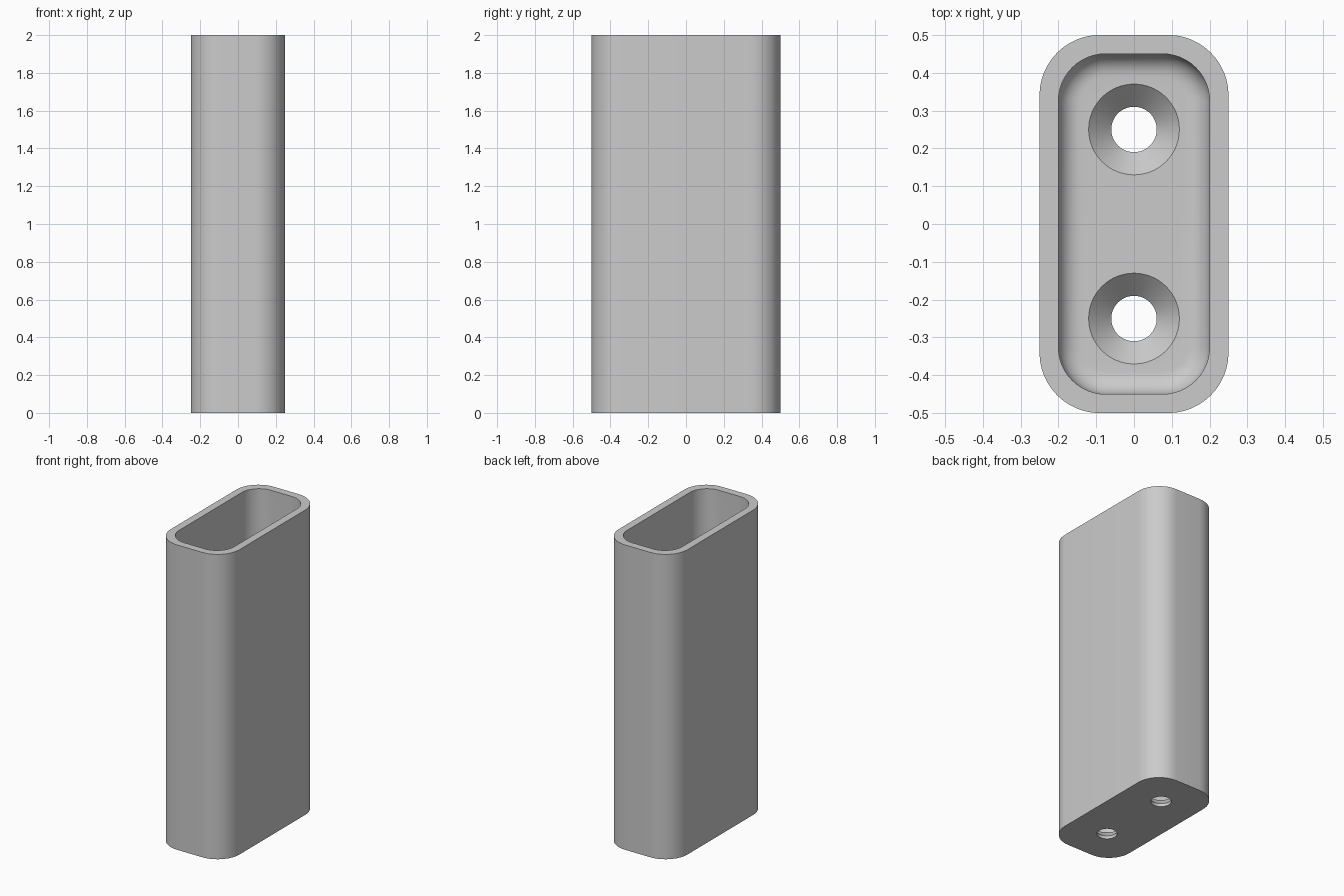
import bpy, bmesh, math

old = bpy.data.objects.get("Cube")
if old:
    bpy.data.objects.remove(old)

grey = bpy.data.materials.new("plain grey")
grey.use_nodes = True
colour = (0.6, 0.6, 0.6, 1)
grey.diffuse_color = colour
grey.node_tree.nodes["Principled BSDF"].inputs["Base Color"].default_value = colour

HEIGHT, FLOOR, FILLET = 2.0, 0.08, 0.06


def rounded_rect(hx, hy, r, z, steps=12):
    """Points of a rounded rectangle at height z."""
    pts = []
    for q, (sx, sy) in enumerate([(1, 1), (-1, 1), (-1, -1), (1, -1)]):
        for i in range(steps + 1):
            a = math.pi / 2 * (q + i / steps)
            pts.append((sx * (hx - r) + r * math.cos(a),
                        sy * (hy - r) + r * math.sin(a), z))
    return pts


def ring(radius, z, y, count=64):
    turn = 2 * math.pi / count
    return [(radius * math.cos(i * turn), y + radius * math.sin(i * turn), z)
            for i in range(count)]


def loft(name, loops):
    """Skin a closed solid through loops of equal point count."""
    bm = bmesh.new()
    rows = [[bm.verts.new(p) for p in loop] for loop in loops]
    for a, b in zip(rows, rows[1:]):
        for i in range(len(a)):
            j = (i + 1) % len(a)
            bm.faces.new((a[i], a[j], b[j], b[i]))
    bm.faces.new(rows[0][::-1])
    bm.faces.new(rows[-1])
    bmesh.ops.recalc_face_normals(bm, faces=bm.faces)
    mesh = bpy.data.meshes.new(name)
    bm.to_mesh(mesh)
    bm.free()
    mesh.materials.append(grey)
    obj = bpy.data.objects.new(name, mesh)
    bpy.context.collection.objects.link(obj)
    return obj


# Outer wall, rim, inner wall, then the fillet down to the floor
loops = [rounded_rect(0.25, 0.5, 0.16, 0), rounded_rect(0.25, 0.5, 0.16, HEIGHT),
         rounded_rect(0.2, 0.45, 0.125, HEIGHT)]
for i in range(9):
    a = math.pi / 2 * i / 8
    d = FILLET * (1 - math.cos(a))
    loops.append(rounded_rect(0.2 - d, 0.45 - d, 0.125 - d,
                              FLOOR + FILLET * (1 - math.sin(a))))
sleeve = loft("sleeve", loops)

# Countersunk screw holes through the floor
bpy.context.view_layer.objects.active = sleeve
sleeve.select_set(True)
for side, y in (("front", -0.25), ("back", 0.25)):
    cutter = loft(side + "_hole_cutter",
                  [ring(0.06, -0.1, y), ring(0.06, FLOOR - 0.06, y),
                   ring(0.12, FLOOR, y), ring(0.12, FLOOR + 0.1, y)])
    cutter.hide_render = True
    mod = sleeve.modifiers.new(side + "_hole", 'BOOLEAN')
    mod.operation = 'DIFFERENCE'
    mod.solver = 'EXACT'
    mod.object = cutter
    bpy.ops.object.modifier_apply(modifier=mod.name)
    bpy.data.objects.remove(cutter)

bpy.ops.object.shade_smooth_by_angle(angle=math.radians(30))
